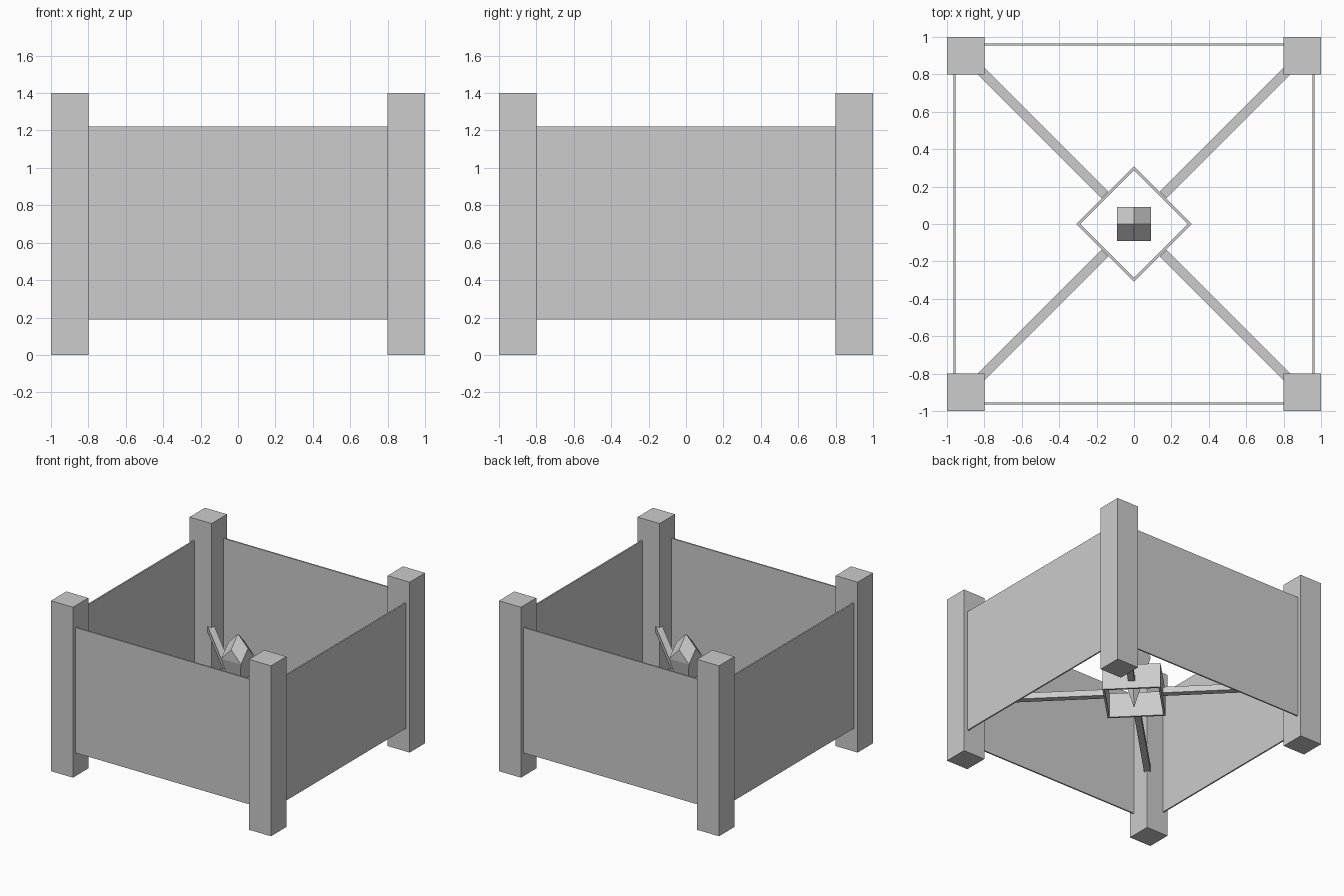
import bpy
import bmesh
import math
from mathutils import Matrix

cube = bpy.data.objects.get("Cube")
if cube:
    bpy.data.objects.remove(cube, do_unlink=True)

# One plain grey material
grey = bpy.data.materials.new("light_grey")
grey.use_nodes = True
colour = (0.604, 0.604, 0.604, 1.0)
grey.diffuse_color = colour
grey.node_tree.nodes["Principled BSDF"].inputs["Base Color"].default_value = colour


def add_object(name, bm):
    bmesh.ops.recalc_face_normals(bm, faces=bm.faces)
    mesh = bpy.data.meshes.new(name)
    bm.to_mesh(mesh)
    bm.free()
    mesh.materials.append(grey)
    obj = bpy.data.objects.new(name, mesh)
    bpy.context.scene.collection.objects.link(obj)
    return obj


def add_box(name, centre, size, turn=0.0):
    """Box placed at centre, then swung about the z axis by turn degrees."""
    bm = bmesh.new()
    matrix = (Matrix.Rotation(math.radians(turn), 4, 'Z')
              @ Matrix.Translation(centre)
              @ Matrix.Diagonal((*size, 1.0)))
    bmesh.ops.create_cube(bm, size=1.0, matrix=matrix)
    return add_object(name, bm)


# Everything but the gem repeats four times around the centre
sides = ["front", "left", "back", "right"]
corners = ["front_left", "back_left", "back_right", "front_right"]
RING = 0.31 / math.sqrt(2)      # distance from centre to a ring wall's outside
WALL = 0.016
for i in range(4):
    turn = 90 * i
    # Corner post and thin outer panel
    add_box(corners[i] + "_post", (0.9, -0.9, 0.7), (0.2, 0.2, 1.4), turn)
    add_box(sides[i] + "_panel", (0, -0.96, 0.705), (1.62, 0.012, 1.03), turn)
    # Diagonal strut from the ring to the post
    add_box(corners[i] + "_strut", (0.70, 0, 0.52), (0.96, 0.05, 0.05), turn - 45)
    # Wall of the diamond-shaped ring
    add_box(corners[i] + "_ring_wall", (RING - WALL / 2, 0, 0.537),
            (WALL, 2 * RING, 0.205), turn - 45)

# Pointed gem: four rhombic roof facets over a long four-sided spike
HALF, APEX, GABLE, CORNER, TIP = 0.09, 1.015, 0.9175, 0.82, 0.39
bm = bmesh.new()
top = bm.verts.new((0, 0, APEX))
tip = bm.verts.new((0, 0, TIP))
mids, edges = [], []
for i in range(4):
    swing = Matrix.Rotation(math.radians(90 * i), 3, 'Z')
    mid, corner = bm.verts.new((HALF, 0, GABLE)), bm.verts.new((HALF, HALF, CORNER))
    mid.co, corner.co = swing @ mid.co, swing @ corner.co
    mids.append(mid)
    edges.append(corner)
for i in range(4):
    bm.faces.new((top, mids[i], edges[i], mids[(i + 1) % 4]))
    bm.faces.new((edges[i - 1], edges[i], mids[i]))
    bm.faces.new((edges[i - 1], tip, edges[i]))
add_object("centre_gem", bm)
